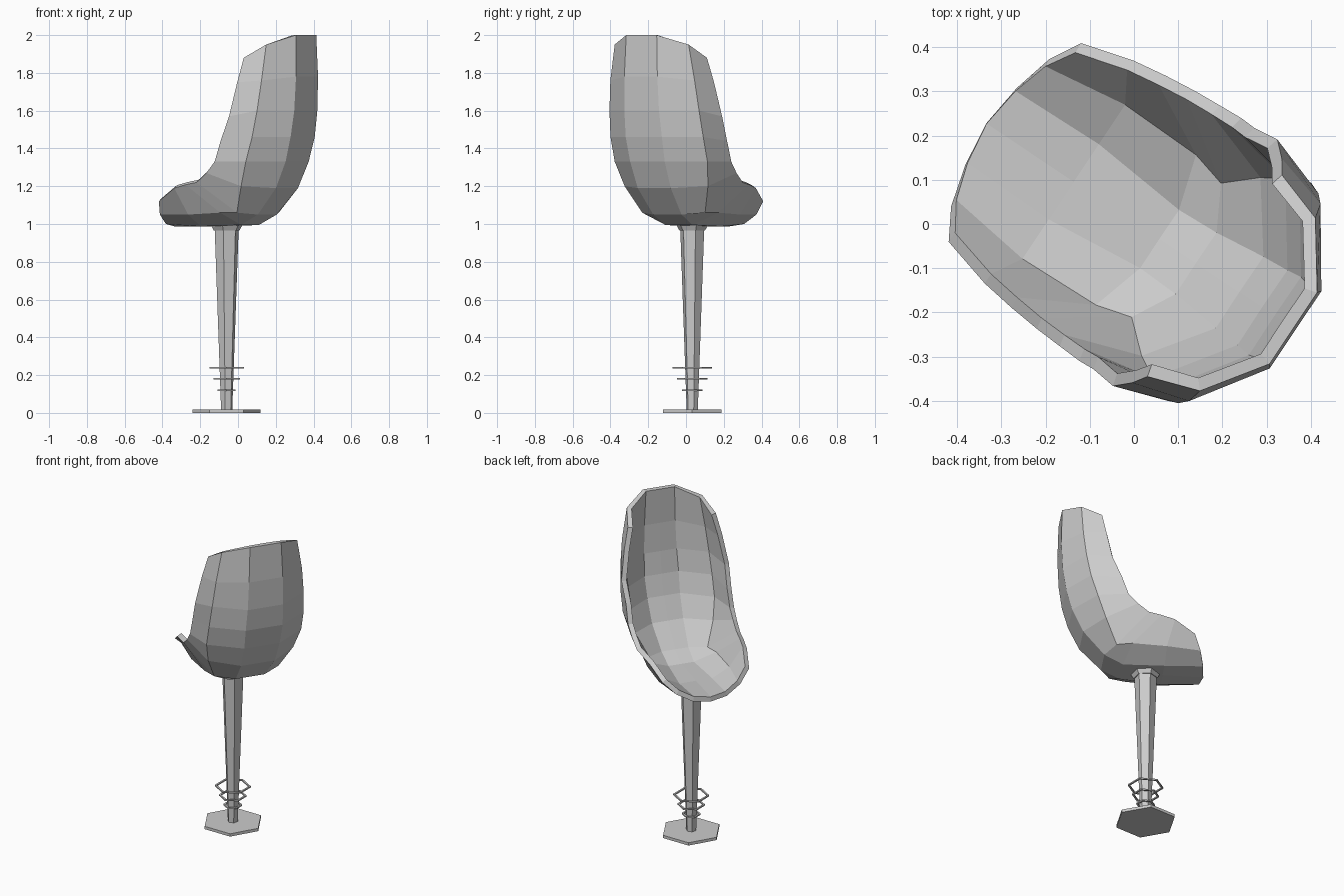
import bpy, bmesh
from math import radians, cos, sin, tau
from mathutils import Matrix

if "Cube" in bpy.data.objects:
    bpy.data.objects.remove(bpy.data.objects["Cube"])

POST = (-0.06, 0.033)


def make_object(name, bm):
    bmesh.ops.recalc_face_normals(bm, faces=bm.faces)
    mesh = bpy.data.meshes.new(name)
    bm.to_mesh(mesh)
    bm.free()
    ob = bpy.data.objects.new(name, mesh)
    bpy.context.collection.objects.link(ob)
    return ob


def hex_frustum(name, r1, r2, z1, z2, turn):
    bm = bmesh.new()
    m = Matrix.Translation((*POST, (z1 + z2) / 2)) @ Matrix.Rotation(radians(turn), 4, 'Z')
    bmesh.ops.create_cone(bm, cap_ends=True, segments=6, radius1=r1, radius2=r2,
                          depth=z2 - z1, matrix=m)
    # put a corner on the x axis before the turn is applied
    return make_object(name, bm)


def hex_ring(name, radius, z, turn, t=0.004):
    bm = bmesh.new()
    loops = []
    for i in range(6):
        a = tau * i / 6 + radians(turn)
        loops.append([bm.verts.new((POST[0] + (radius + dr) * cos(a),
                                    POST[1] + (radius + dr) * sin(a), z + dz))
                      for dr, dz in ((0, -t), (0, t), (-3 * t, t), (-3 * t, -t))])
    for i in range(6):
        a, b = loops[i], loops[(i + 1) % 6]
        for j in range(4):
            k = (j + 1) % 4
            bm.faces.new((a[j], b[j], b[k], a[k]))
    return make_object(name, bm)


# Bucket seat: rows run from the top of the back down to the front lip,
# each row holds (depth, half width, height) from near the centre to the rim
rows = [
    ((.497, .097, 2.0), (.40, .235, 1.95), (.283, .274, 1.88)),
    ((.503, .105, 1.78), (.392, .268, 1.76), (.262, .305, 1.75)),
    ((.495, .11, 1.60), (.375, .285, 1.60), (.23, .335, 1.57)),
    ((.475, .115, 1.46), (.35, .295, 1.46), (.172, .328, 1.44)),
    ((.44, .11, 1.33), (.31, .295, 1.33), (.135, .33, 1.33)),
    ((.375, .105, 1.19), (.26, .265, 1.20), (.08, .327, 1.27)),
    ((.25, .09, 1.05), (.19, .20, 1.06), (.015, .323, 1.22)),
    ((.14, .085, .995), (.10, .225, 1.06), (-.06, .315, 1.208)),
    ((-.10, .11, .987), (-.10, .23, 1.05), (-.14, .303, 1.19)),
    ((-.325, .105, 1.0), (-.30, .20, 1.05), (-.26, .27, 1.12)),
]
bm = bmesh.new()
grid = []
for i, row in enumerate(rows):
    a, _, z = row[0]
    centre = (a - .013, 0, z - .013) if i == len(rows) - 1 else (a, 0, z)
    full = [(a, -p, z) for a, p, z in reversed(row)] + [centre] + list(row)
    grid.append([bm.verts.new(c) for c in full])
for r, s in zip(grid, grid[1:]):
    for j in range(6):
        bm.faces.new((r[j], r[j + 1], s[j + 1], s[j]))
seat = make_object("bucket_seat", bm)
# make the shell's normals point outwards (away from the sitter)
if seat.data.polygons[2].normal.x < 0:
    seat.data.flip_normals()
seat.data.transform(Matrix.Translation((-.053, .04, 0)) @ Matrix.Rotation(radians(-33.7), 4, 'Z'))
shell = seat.modifiers.new("shell", 'SOLIDIFY')
shell.thickness = 0.03
shell.offset = -1

# Tapered post with a collar under the seat
hex_frustum("post", .03, .066, 0, .985, -15)
hex_frustum("collar", .07, .085, .965, .992, -15)

# Foot plate and the three decorative rings above it
base = hex_frustum("base_plate", .18, .18, 0, .018, 30)
for n, (r, z) in enumerate(((.055, .12), (.08, .18), (.105, .24))):
    hex_ring(f"ring_{n + 1}", r, z, 30)
